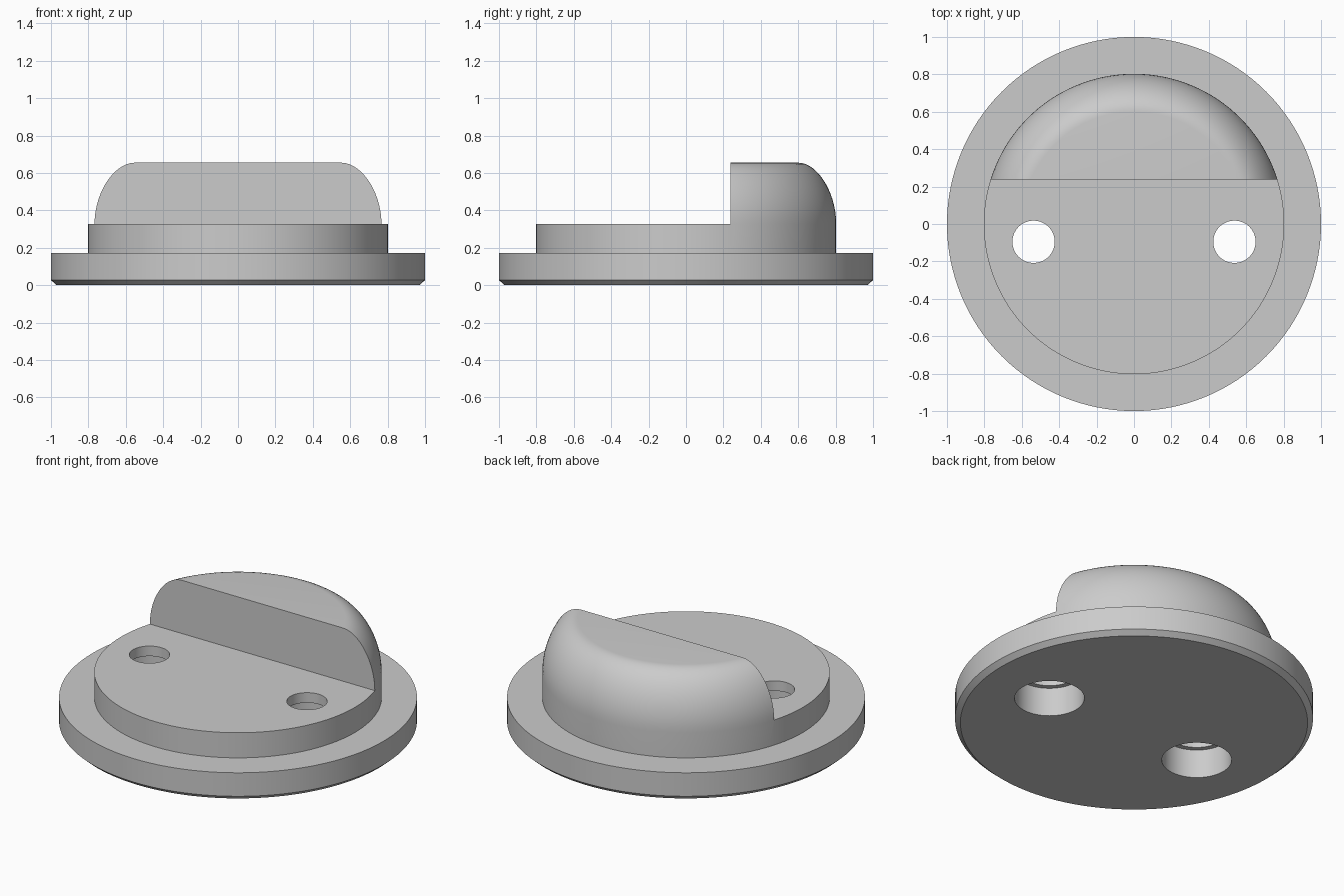
import bpy, bmesh, math
from mathutils import Vector
from mathutils.geometry import interpolate_bezier

cube = bpy.data.objects.get("Cube")
if cube:
    bpy.data.objects.remove(cube, do_unlink=True)

SEGMENTS = 128
STEP_Z, TOP_Z, CUT_Y = 0.327, 0.655, 0.237

grey = bpy.data.materials.new("plain_grey")
grey.use_nodes = True
grey.diffuse_color = (0.6, 0.6, 0.6, 1)
grey.node_tree.nodes["Principled BSDF"].inputs["Base Color"].default_value = (0.6, 0.6, 0.6, 1)


def add_object(name, bm):
    bmesh.ops.recalc_face_normals(bm, faces=bm.faces)
    mesh = bpy.data.meshes.new(name)
    bm.to_mesh(mesh)
    bm.free()
    mesh.materials.append(grey)
    obj = bpy.data.objects.new(name, mesh)
    bpy.context.collection.objects.link(obj)
    return obj


def lathe(name, profile, centre=(0, 0), segments=SEGMENTS):
    """Closed solid turned about a vertical axis from (radius, z) points."""
    bm = bmesh.new()
    rings = []
    for r, z in profile:
        angles = [math.tau * i / segments for i in range(segments)]
        rings.append([bm.verts.new((centre[0] + r * math.cos(a),
                                    centre[1] + r * math.sin(a), z)) for a in angles])
    for low, high in zip(rings, rings[1:]):
        for i in range(segments):
            j = (i + 1) % segments
            bm.faces.new((low[i], low[j], high[j], high[i]))
    bm.faces.new(rings[0][::-1])
    bm.faces.new(rings[-1])
    return add_object(name, bm)


def cut(target, cutter):
    mod = target.modifiers.new("cut", "BOOLEAN")
    mod.operation = "DIFFERENCE"
    mod.solver = "EXACT"
    mod.object = cutter
    bpy.context.view_layer.objects.active = target
    bpy.ops.object.modifier_apply(modifier=mod.name)
    bpy.data.objects.remove(cutter, do_unlink=True)


# Chamfered flange, raised step and rounded dome in one turned body
dome = interpolate_bezier(Vector((0.803, STEP_Z)), Vector((0.803, 0.50)),
                          Vector((0.70, TOP_Z)), Vector((0.60, TOP_Z)), 16)
flange = [(0.97, 0), (1, 0.027), (1, 0.172), (0.803, 0.172)]
body = lathe("stepped_base_with_grip", flange + [(p.x, p.y) for p in dome])

# Remove the front of the dome, leaving the upright grip face
bm = bmesh.new()
bmesh.ops.create_cube(bm, size=1)
for v in bm.verts:
    v.co = (v.co.x * 3, CUT_Y if v.co.y > 0 else -2, 1 if v.co.z > 0 else STEP_Z)
cut(body, add_object("front_cutter", bm))

# Stepped screw holes, widest at the underside
hole = [(0.195, -0.1), (0.195, 0.177), (0.165, 0.177), (0.165, 0.265),
        (0.113, 0.265), (0.113, 0.5)]
for side in (-1, 1):
    cut(body, lathe("hole_cutter", hole, (side * 0.537, -0.095), 64))

bpy.ops.object.select_all(action="DESELECT")
body.select_set(True)
bpy.context.view_layer.objects.active = body
bpy.ops.object.shade_smooth_by_angle(angle=math.radians(30))
